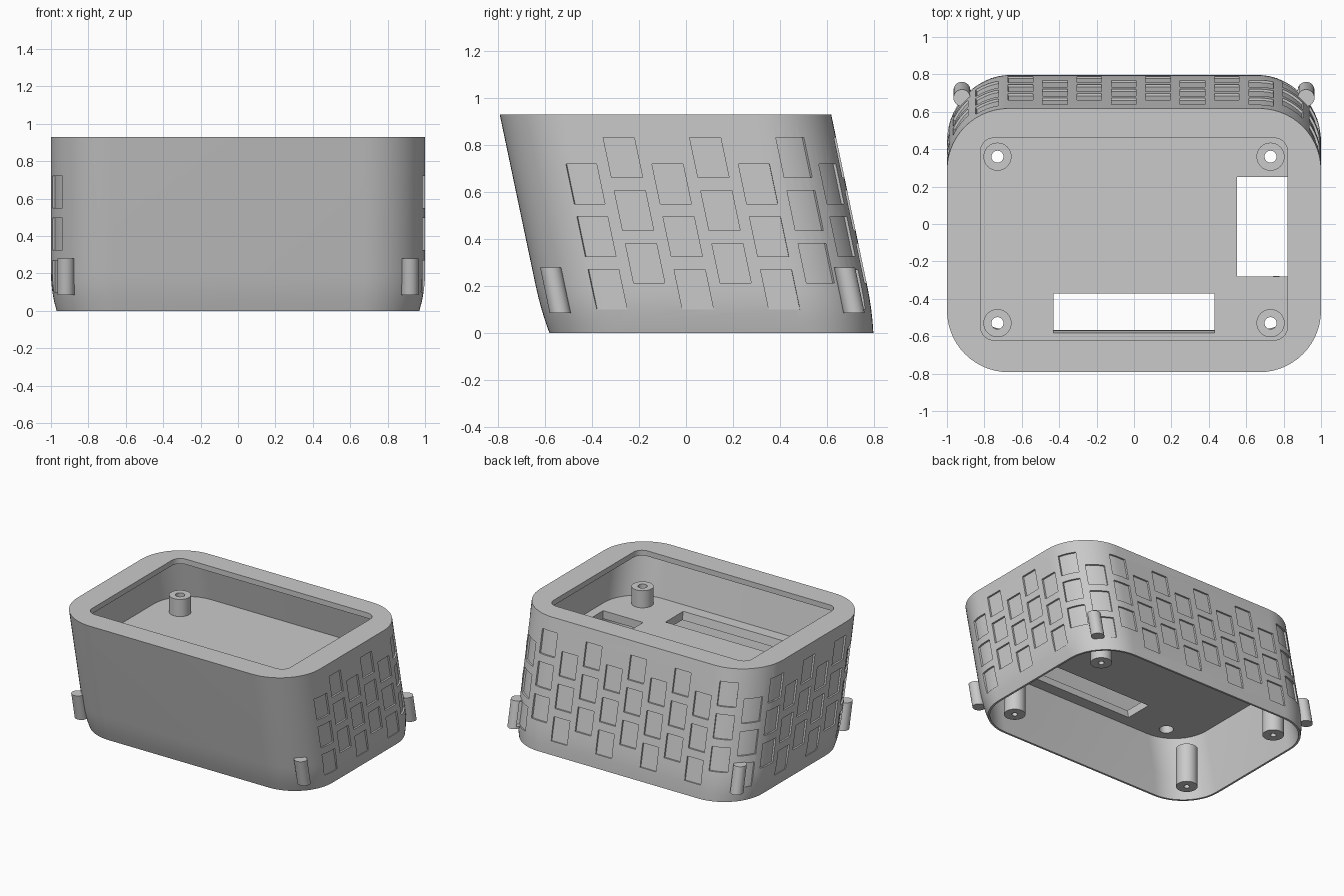
import bpy, bmesh, math
from mathutils import Vector

cube = bpy.data.objects.get("Cube")
if cube:
    bpy.data.objects.remove(cube, do_unlink=True)

HX, HY, R, TOP = 1.0, 0.705, 0.33, 0.93  # body half sizes, corner radius, height
LEAN, SHIFT = -0.21, 0.108               # backward lean of the whole body
FLOOR, CEILING = 0.58, 0.52              # top and underside of the inner floor

grey = bpy.data.materials.new("plain grey")
grey.use_nodes = True
grey.diffuse_color = (0.59, 0.59, 0.59, 1)
grey.node_tree.nodes["Principled BSDF"].inputs["Base Color"].default_value = (0.59, 0.59, 0.59, 1)


def loft(bm, rings, closed=False):
    """Skin a list of equal point rings; cap the ends or close the loop."""
    loops = [[bm.verts.new(p) for p in ring] for ring in rings]
    n = len(loops[0])
    pairs = list(zip(loops, loops[1:]))
    if closed:
        pairs.append((loops[-1], loops[0]))
    else:
        bm.faces.new(loops[0])
        bm.faces.new(loops[-1])
    for a, b in pairs:
        for i in range(n):
            j = (i + 1) % n
            bm.faces.new((a[i], a[j], b[j], b[i]))


def finish(bm, name, lean=True):
    """Turn a bmesh into an object, leaning it with the body if asked."""
    if lean:
        for v in bm.verts:
            v.co.y += SHIFT + LEAN * v.co.z
    bmesh.ops.recalc_face_normals(bm, faces=bm.faces)
    mesh = bpy.data.meshes.new(name)
    bm.to_mesh(mesh)
    bm.free()
    mesh.materials.append(grey)
    obj = bpy.data.objects.new(name, mesh)
    bpy.context.collection.objects.link(obj)
    return obj


def rounded_ring(hx, hy, r, z, cy=0.0, steps=14):
    pts = []
    for k, (sx, sy) in enumerate(((1, 1), (-1, 1), (-1, -1), (1, -1))):
        for i in range(steps + 1):
            a = math.pi / 2 * (k + i / steps)
            pts.append(Vector((sx * (hx - r) + r * math.cos(a),
                               cy + sy * (hy - r) + r * math.sin(a), z)))
    return pts


def circle(x, y, r, z, n=32):
    return [Vector((x + r * math.cos(2 * math.pi * i / n),
                    y + r * math.sin(2 * math.pi * i / n), z)) for i in range(n)]


def box_rings(x0, x1, y0, y1, z0, z1):
    return [[Vector(p) for p in ((x0, y0, z), (x1, y0, z), (x1, y1, z), (x0, y1, z))]
            for z in (z0, z1)]


def wall_point(s, inset):
    """Point on the outline at distance s from the middle of the back."""
    a, r = abs(s), R - inset
    cx, cy, arc = HX - R, HY - R, R * math.pi / 2
    side_end = cx + arc + 2 * cy
    if a < cx:
        x, y = a, HY - inset
    elif a < cx + arc:
        t = (a - cx) / R
        x, y = cx + r * math.sin(t), cy + r * math.cos(t)
    elif a < side_end:
        x, y = HX - inset, cy - (a - cx - arc)
    else:
        t = (a - side_end) / R
        x, y = cx + r * math.cos(t), -cy - r * math.sin(t)
    return math.copysign(x, s), y


def cut(cutter, *targets):
    for target in targets:
        mod = target.modifiers.new("cut", 'BOOLEAN')
        mod.operation, mod.solver, mod.object = 'DIFFERENCE', 'EXACT', cutter
        bpy.context.view_layer.objects.active = target
        bpy.ops.object.modifier_apply(modifier=mod.name)
    bpy.data.objects.remove(cutter, do_unlink=True)


# Body: tray floor, upper cavity, upright lip, outer wall, thin bottom edge, lower cavity
W, LIP = 0.05, 0.04
rings = [rounded_ring(HX - W, HY - W, R - W, FLOOR),
         rounded_ring(HX - W, HY - W, R - W, TOP - LIP),
         rounded_ring(0.82, 0.54, 0.07, TOP - LIP, 0.007 + LEAN * LIP),
         rounded_ring(0.82, 0.54, 0.07, TOP, 0.007),
         rounded_ring(HX, HY, R, TOP)]
for z in (0.2, 0.15, 0.1, 0.05, 0.0):
    f = (1 - z / 0.2) ** 2
    rings.append(rounded_ring(HX - 0.03 * f, HY - 0.016 * f, R - 0.02 * f, z))
rings += [rounded_ring(HX - 0.045, HY - 0.031, R - 0.035, 0),
          rounded_ring(HX - W, HY - W, R - W, 0.2),
          rounded_ring(HX - W, HY - W, R - W, CEILING)]
bm = bmesh.new()
loft(bm, rings)
body = finish(bm, "body")

# Pegs outside the corners
bm = bmesh.new()
for sx in (-1, 1):
    for sy in (-1, 1):
        loft(bm, [circle(sx * 0.92, sy * 0.625, 0.045, z) for z in (0.085, 0.28)])
pegs = finish(bm, "corner_pegs")

# Staggered shallow recesses around the sides and back, also biting into the pegs
PITCH = 0.1838
bm = bmesh.new()
for col in range(23):
    s = -0.055 + PITCH * (col - 11)
    for row in range(3):
        z = 0.185 + 0.225 * row + (0.112 if col % 2 else 0)
        sections = []
        for i in range(7):
            t = s + 0.132 * (i / 6 - 0.5)
            sections.append([Vector((*wall_point(t, d), z + h)) for d, h in
                             ((0.013, -0.085), (-0.02, -0.085), (-0.02, 0.085), (0.013, 0.085))])
        loft(bm, sections)
cut(finish(bm, "recess_cutter"), body, pegs)

# Front slot leans with the body; side slot and screw holes are upright
y0 = -0.582 - SHIFT - LEAN * FLOOR
bm = bmesh.new()
loft(bm, box_rings(-0.43, 0.43, y0, y0 + 0.21, CEILING - 0.05, FLOOR + 0.05))
cut(finish(bm, "front_slot_cutter"), body)

standoffs = [(x, y) for x in (-0.73, 0.73) for y in (-0.53, 0.36)]
bm = bmesh.new()
loft(bm, box_rings(0.55, 0.88, -0.28, 0.25, CEILING - 0.05, FLOOR + 0.05))
for x, y in standoffs:
    loft(bm, [circle(x, y, 0.048, z) for z in (CEILING - 0.05, FLOOR + 0.05)])
cut(finish(bm, "floor_cutter", lean=False), body)


def tube(name, x, y, r, hole, z0, z1):
    bm = bmesh.new()
    loft(bm, [circle(x, y, r, z0), circle(x, y, r, z1),
              circle(x, y, hole, z1), circle(x, y, hole, z0)], closed=True)
    return finish(bm, name, lean=False)


parts = [body, pegs]
# Standoffs on the tray floor
for x, y in standoffs:
    parts.append(tube("floor_standoff", x, y, 0.075, 0.032, FLOOR, 0.708))

# Upright posts inside the base corners
for x in (-0.76, 0.76):
    for y in (-0.35, 0.56):
        parts.append(tube("base_post", x, y, 0.073, 0.02, 0.005, 0.3))

# Smooth curves, crisp edges
bpy.ops.object.select_all(action='DESELECT')
for obj in parts:
    obj.select_set(True)
bpy.context.view_layer.objects.active = body
bpy.ops.object.shade_smooth_by_angle(angle=math.radians(30))
